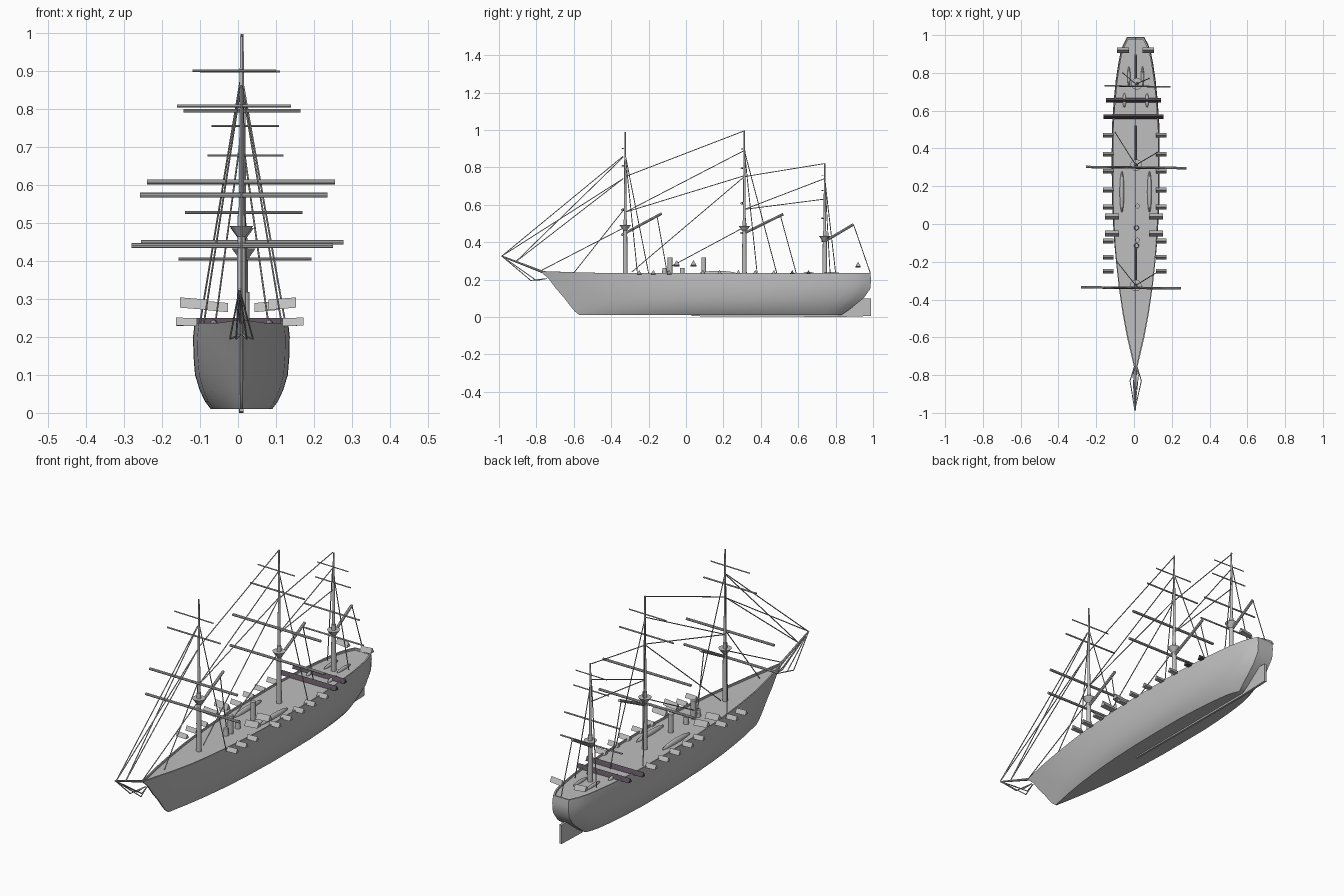
import bpy, bmesh, math
from mathutils import Vector

if "Cube" in bpy.data.objects:
    bpy.data.objects.remove(bpy.data.objects["Cube"])


def material(name, col):
    m = bpy.data.materials.new(name)
    m.diffuse_color = (*col, 1)
    m.use_nodes = True
    m.node_tree.nodes["Principled BSDF"].inputs["Base Color"].default_value = m.diffuse_color
    return m


GREY = material("ship grey", (0.52, 0.52, 0.52))
DARK = material("dark beam", (0.10, 0.075, 0.10))
CX = 0.009  # centreline of the ship


def finish(name, bm, mat=GREY, smooth=True):
    bmesh.ops.recalc_face_normals(bm, faces=bm.faces[:])
    me = bpy.data.meshes.new(name)
    bm.to_mesh(me)
    bm.free()
    ob = bpy.data.objects.new(name, me)
    bpy.context.collection.objects.link(ob)
    me.materials.append(mat)
    if smooth:
        bpy.ops.object.select_all(action='DESELECT')
        ob.select_set(True)
        bpy.context.view_layer.objects.active = ob
        bpy.ops.object.shade_smooth_by_angle(angle=math.radians(40))
    return ob


def rod(name, a, b, r1, r2=None, sides=8, mat=GREY, smooth=True):
    """Tapered bar from a to b."""
    a, b = Vector(a), Vector(b)
    d = b - a
    bm = bmesh.new()
    bmesh.ops.create_cone(bm, cap_ends=True, segments=sides, radius1=r1,
                          radius2=r1 if r2 is None else r2, depth=d.length)
    bm.transform(d.to_track_quat('Z', 'Y').to_matrix().to_4x4())
    bmesh.ops.translate(bm, verts=bm.verts, vec=(a + b) / 2)
    return finish(name, bm, mat, smooth)


def interp(pts, t):
    for (x0, *v0), (x1, *v1) in zip(pts, pts[1:]):
        if t <= x1:
            k = (t - x0) / (x1 - x0)
            return [p + (q - p) * k for p, q in zip(v0, v1)]
    return pts[-1][1:]


# ---- hull: waterlines given as z, bow y, stern y, half beam
LEVELS = [(0.010, -0.57, 0.83, 0.080), (0.030, -0.595, 0.86, 0.095),
          (0.060, -0.620, 0.90, 0.109), (0.100, -0.650, 0.95, 0.121),
          (0.150, -0.695, 0.985, 0.125), (0.200, -0.735, 0.990, 0.126),
          (0.236, -0.780, 0.985, 0.122)]
# beam fraction along the length
PLAN = [(0, .03), (.05, .2), (.1, .37), (.17, .56), (.25, .73), (.32, .84), (.385, .92),
        (.5, 1), (.62, 1.01), (.725, 1), (.8, .93), (.867, .84), (.92, .73),
        (.95, .65), (.975, .54), (1, .36)]


def hull_point(level, u, side, inset=0.0):
    z, yb, ys, w = level
    f = interp(PLAN, u)[0]
    sheer = 0.009 * max(0, 1 - u / 0.15) * (z / 0.236) ** 4
    return (CX + side * max(w * f - inset, 0.001), yb + (ys - yb) * u, z + sheer)


us = [p[0] for p in PLAN]
bm = bmesh.new()
top = LEVELS[-1]
deck_level = (0.226, top[1] + 0.012, top[2] - 0.008, top[3])
ring = [(u, s) for s, seq in ((1, us), (-1, us[::-1])) for u in seq]
rows = [[bm.verts.new(hull_point(l, u, s)) for u, s in ring] for l in LEVELS]
rows.append([bm.verts.new(hull_point((0.236, *deck_level[1:]), u, s, 0.005)) for u, s in ring])
rows.append([bm.verts.new(hull_point(deck_level, u, s, 0.005)) for u, s in ring])
n = len(ring)
for lo, hi in zip(rows, rows[1:]):
    for i in range(n):
        j = (i + 1) % n
        bm.faces.new((lo[i], lo[j], hi[j], hi[i]))
for row in (rows[0], rows[-1]):  # flat bottom and deck
    for i in range(len(us) - 1):
        bm.faces.new((row[i], row[i + 1], row[n - 2 - i], row[n - 1 - i]))
finish("hull", bm)


def plate(name, pts, half):
    """Upright slab with a y-z outline."""
    bm = bmesh.new()
    f = bm.faces.new([bm.verts.new((CX - half, y, z)) for y, z in pts])
    ext = bmesh.ops.extrude_face_region(bm, geom=[f])
    bmesh.ops.translate(bm, vec=(2 * half, 0, 0),
                        verts=[v for v in ext["geom"] if isinstance(v, bmesh.types.BMVert)])
    finish(name, bm, smooth=False)


plate("keel", [(0.03, 0.012), (0.03, 0.004), (0.86, 0.0), (0.86, 0.02)], 0.005)
plate("rudder", [(0.82, 0.0), (0.988, 0.005), (0.99, 0.10), (0.90, 0.10), (0.85, 0.04)], 0.006)

# ---- masts: y, top z, top platform z, yards as (z, x left, x right, radius)
MASTS = {
    "fore": (-0.325, 0.99, 0.46, CX,
             [(0.90, -.12, .10, .003), (0.808, -.16, .14, .004),
              (0.573, -.258, .236, .0065), (0.44, -.28, .25, .0065)]),
    "main": (0.312, 0.997, 0.455, CX + .002,
             [(0.898, -.10, .11, .003), (0.795, -.143, .165, .004),
              (0.608, -.24, .255, .0065), (0.449, -.255, .278, .0065)]),
    "mizzen": (0.742, 0.82, 0.40, CX + .006,
               [(0.755, -.07, .108, .0025), (0.677, -.08, .12, .003),
                (0.527, -.14, .17, .004), (0.405, -.157, .193, .004)]),
}
for nm, (y, h, plat, x, yards) in MASTS.items():
    rod(nm + "_lower_mast", (x, y, 0.22), (x, y, plat + .06), .013, .010, 12)
    rod(nm + "_upper_mast", (x, y, plat), (x, y, h), .008, .004, 10)
    rod(nm + "_top", (x, y, plat), (x, y, plat + .032), .008, .031, 12)
    for z, x0, x1, r in yards:
        rod(nm + "_yard", (x0, y - .010, z), (x1, y - .016, z), r)

# ---- gaffs
for nm, a, b in (("fore", (-.34, .44), (-.13, .553)), ("main", (.31, .447), (.52, .55)),
                 ("mizzen", (.735, .40), (.895, .495))):
    rod(nm + "_gaff", (CX, *a), (CX, *b), .007)

# ---- bowsprit and its side stays
TIP = (CX - .005, -.985, .325)
rod("bowsprit", (CX, -.76, .238), TIP, .007, .004)
for s in (-1, 1):
    for dx, y in ((.030, -.83), (.014, -.80)):
        p = (CX + s * dx, y, .195)
        rod("bow_stay", TIP, p, .0025, sides=5)
        rod("bow_stay", p, (CX + s * .004, -.745, .205), .0025, sides=5)

# ---- centreline rigging as (y, z) to (y, z)
STAYS = [(-.985, .325, -.335, .86), (-.91, .295, -.335, .855), (-.91, .295, -.335, .74),
         (-.985, .325, -.335, .74), (-.78, .245, -.335, .475), (-.60, .235, -.335, .57),
         (.312, .995, -.325, .75), (.312, .89, -.325, .56), (.312, .755, -.325, .56),
         (.312, .75, -.29, .24), (.312, .48, -.08, .27),
         (.742, .82, .312, .75), (.742, .74, .312, .575), (.742, .63, .312, .575),
         (-.155, .54, -.10, .23), (.505, .54, .59, .23), (.895, .495, .985, .235)]
for y0, z0, y1, z1 in STAYS:
    rod("stay", (CX, y0, z0), (CX, y1, z1), .0025, sides=5)

# ---- backstays running down to the rails
for y, z, xl, yl, xr, yr in ((-.325, .87, -.09, -.20, .115, -.26),
                             (.312, .89, -.10, .485, .125, .38),
                             (.742, .74, -.06, .80, .08, .77)):
    rod("backstay", (CX, y, z), (xl, yl, .235), .0025, sides=5)
    rod("backstay", (CX, y, z), (xr, yr, .235), .0025, sides=5)


# ---- three-sided guns and deck beams lying across the ship
def prism(name, x0, x1, y, z, r, rise=0.0, mat=GREY):
    bm = bmesh.new()
    ends = []
    for x, dz in ((x0, 0), (x1, rise)):
        ends.append([bm.verts.new((x, y + r * math.sin(a), z + dz + r * math.cos(a)))
                     for a in (0, 2 * math.pi / 3, 4 * math.pi / 3)])
    for e in ends:
        bm.faces.new(e)
    for i in range(3):
        j = (i + 1) % 3
        bm.faces.new((ends[0][i], ends[0][j], ends[1][j], ends[1][i]))
    finish(name, bm, mat, False)


for s in (-1, 1):
    for y in (.47, .37, .28, .18, .09, -.09, -.175, -.25):
        prism("rail_gun", CX * .5 + s * .112, CX * .5 + s * .168, y, .235, .014, .002)
    for y in (.04, -.05):
        prism("upper_gun", s * .08, s * .153, y, .28, .018, .006)
    prism("stern_gun", CX + s * .035, CX + s * .098, .92, .273, .016, .006)
prism("deck_beam", -.148, .142, .655, .236, .014, mat=DARK)
prism("deck_beam", -.162, .155, .568, .236, .014, mat=DARK)

# ---- funnels and deck fittings
for y in (.095, -.085):
    rod("funnel", (.018, y, .22), (.018, y, .318), .013, sides=14)
for y in (-.02, -.115):
    rod("capstan", (.013, y, .22), (.013, y, .262), .014, .011, 12)


# ---- boats stowed on deck
def boat(x, y, half_len, half_w, h):
    bm = bmesh.new()
    bmesh.ops.create_uvsphere(bm, u_segments=16, v_segments=8, radius=1)
    for v in bm.verts:
        v.co = (x + v.co.x * half_w, y + v.co.y * half_len, .228 + v.co.z * h)
    finish("deck_boat", bm)


for s in (-1, 1):
    boat(CX + s * .073, .17, .11, .012, .018)
    boat(CX + s * .060, .655, .038, .009, .012)
    boat(CX + s * .036, .78, .055, .008, .012)
